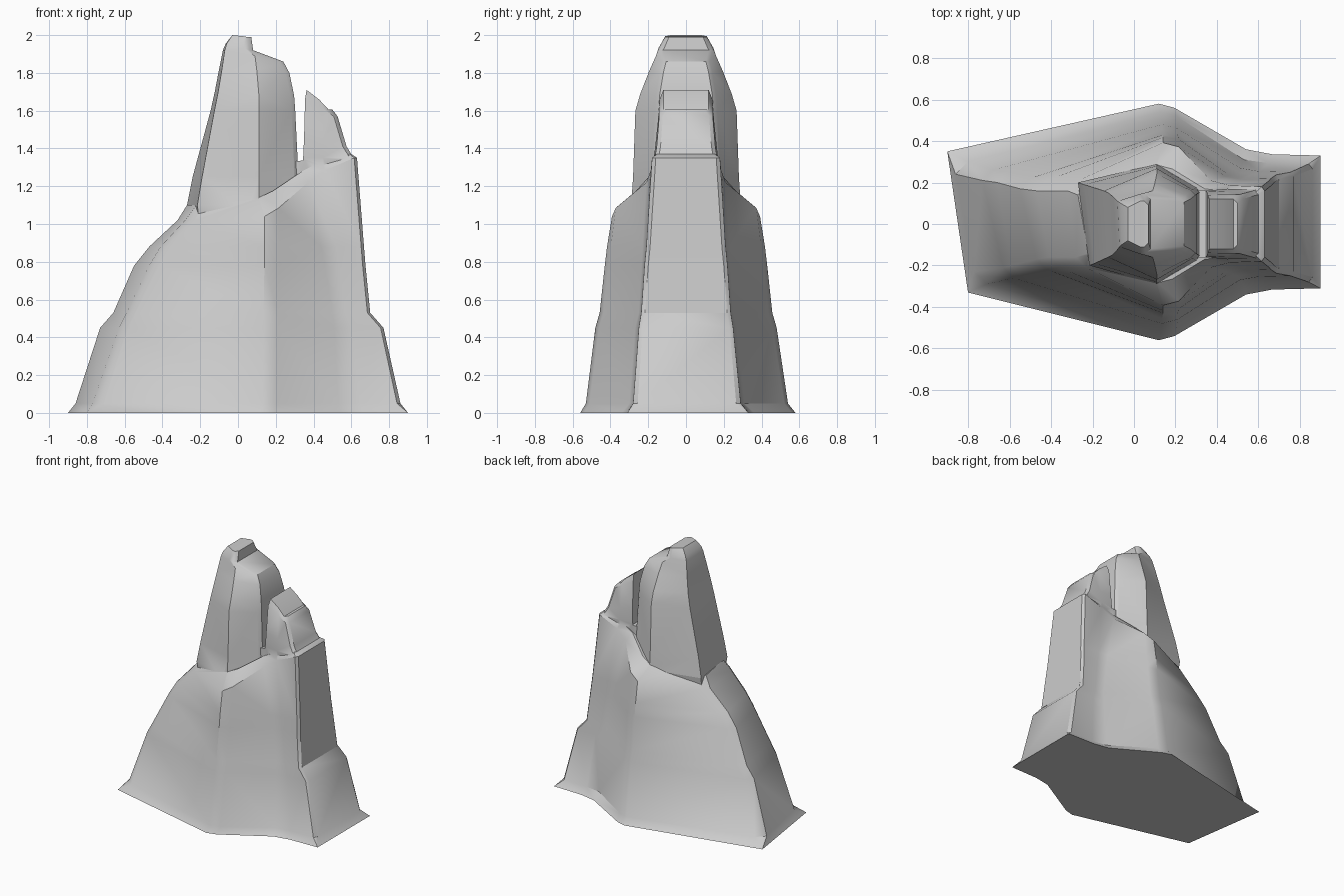
import bpy, bmesh

if "Cube" in bpy.data.objects:
    bpy.data.objects.remove(bpy.data.objects["Cube"])


def loft(name, rings):
    """Skin rings made of (front columns, back columns), both running left to right."""
    bm = bmesh.new()
    n = len(rings[0][0])
    rows = [[bm.verts.new(p) for p in f + b[::-1]] for f, b in rings]
    m = 2 * n
    for lo, hi in zip(rows, rows[1:]):
        for i in range(m):
            j = (i + 1) % m
            bm.faces.new((lo[i], lo[j], hi[j], hi[i]))
    # flat bottom, top closed by strips running front to back
    bm.faces.new(rows[0][::-1])
    top = rows[-1]
    for i in range(n - 1):
        bm.faces.new((top[i], top[i + 1], top[m - 2 - i], top[m - 1 - i]))
    bmesh.ops.remove_doubles(bm, verts=bm.verts[:], dist=0.0005)
    bmesh.ops.recalc_face_normals(bm, faces=bm.faces[:])
    bmesh.ops.triangulate(bm, faces=[f for f in bm.faces if len(f.verts) == 4])
    me = bpy.data.meshes.new(name)
    bm.to_mesh(me)
    bm.free()
    ob = bpy.data.objects.new(name, me)
    bpy.context.collection.objects.link(ob)
    return ob


def base_ring(zl, zc, zd, zr, xb, xf, yl, xc, yc, xd, yd, xr, ye, c, off):
    """Chamfered left corner, central ridge, concave bend, chamfered right corner."""
    def side(s, xl):
        o = off * s
        return [(xl, s * (yl - c) + o, zl), (xl + c, s * yl + o, zl),
                (xc, s * yc, zc), (xc + 0.075, s * (yc - 0.02), zc + (zd - zc) * 0.25),
                (xd, s * yd + o, zd), (xd + (xr - xd) * .35, s * (ye + (yd - ye) * .2) + o, zd + (zr - zd) * .5),
                (xr - c * .3, s * ye + o, zr), (xr, s * (ye - c * .4) + o, zr)]
    return [(x, y + off if s < 0 else y, z) for s in (-1,) for x, y, z in side(-1, xf)], side(1, xb)


def lvl(z, *a):
    return base_ring(z, z, z, z, *a)


# stepped lower body with a slanting ledge
base = loft("rock_base", [
    lvl(0.00, -.90, -.80, .33, .12, .58, .54, .34, .90, .31, 0, .02),
    lvl(0.05, -.86, -.77, .29, .13, .54, .53, .30, .86, .28, .06, .01),
    lvl(0.45, -.73, -.63, .26, .135, .48, .51, .27, .77, .25, .05, 0),
    lvl(0.53, -.66, -.59, .25, .135, .457, .50, .25, .70, .237, .05, 0),
    lvl(0.78, -.55, -.47, .22, .14, .43, .46, .235, .675, .22, .05, 0),
    lvl(0.88, -.47, -.41, .21, .14, .418, .44, .23, .667, .21, .05, 0),
    base_ring(1.02, 1.04, 1.22, 1.35, -.32, -.28, .21, .14, .392, .37, .21, .63, .18, .05, 0),
    base_ring(1.10, 1.14, 1.28, 1.37, -.27, -.22, .17, .11, .285, .34, .17, .60, .155, .03, 0),
])


def peak_ring(zl, zr, xb, xf, yl, xm, ym, xr, yr, c=.02):
    """Hexagon-like slice with a ridge in the middle."""
    zm = zl + (zr - zl) * (xm - xb) / (xr - xb)

    def side(s, xl):
        return [(xl, s * yl, zl), (xm, s * ym, zm),
                (xr - c, s * yr, zr), (xr, s * (yr - c), zr)]
    return side(-1, xf), side(1, xb)


# tall main peak with a notched shoulder on its right
tower = loft("main_peak", [
    peak_ring(0.95, 0.95, -.26, -.20, .18, .11, .29, .325, .18),
    peak_ring(1.10, 1.10, -.27, -.215, .20, .11, .29, .323, .18),
    peak_ring(1.25, 1.25, -.24, -.19, .19, .11, .28, .32, .175),
    peak_ring(1.60, 1.60, -.145, -.125, .16, .11, .268, .303, .165),
    peak_ring(1.70, 1.68, -.123, -.105, .15, .11, .242, .297, .16),
    peak_ring(1.82, 1.80, -.10, -.085, .13, .10, .195, .272, .14),
    peak_ring(1.92, 1.86, -.08, -.07, .11, .09, .16, .24, .125),
    peak_ring(1.955, 1.92, -.065, -.06, .10, .03, .145, .08, .14),
    peak_ring(2.00, 1.99, -.03, -.03, .08, .03, .11, .07, .11),
])

# short right peak
small = loft("side_peak", [
    peak_ring(1.05, 1.05, .33, .33, .14, .45, .15, .60, .15),
    peak_ring(1.35, 1.35, .345, .345, .16, .45, .17, .612, .165),
    peak_ring(1.46, 1.41, .35, .35, .155, .45, .16, .575, .155),
    peak_ring(1.66, 1.57, .355, .355, .14, .45, .142, .527, .142),
    peak_ring(1.71, 1.605, .363, .363, .12, .43, .12, .50, .12),
])

# saddle forming the floor of the gap
saddle = loft("gap_floor", [
    peak_ring(1.02, 1.02, .22, .22, .15, .32, .165, .45, .15),
    peak_ring(1.325, 1.345, .22, .22, .15, .32, .165, .45, .15),
])

# join everything into one solid rock
for part in (tower, small, saddle):
    mod = base.modifiers.new("join", 'BOOLEAN')
    mod.operation = 'UNION'
    mod.solver = 'EXACT'
    mod.object = part
    bpy.context.view_layer.objects.active = base
    bpy.ops.object.modifier_apply(modifier=mod.name)
    bpy.data.objects.remove(part)

base.name = "rock_spire"
bpy.ops.object.select_all(action='DESELECT')
base.select_set(True)
bpy.context.view_layer.objects.active = base
bpy.ops.object.shade_smooth_by_angle(angle=0.6)
